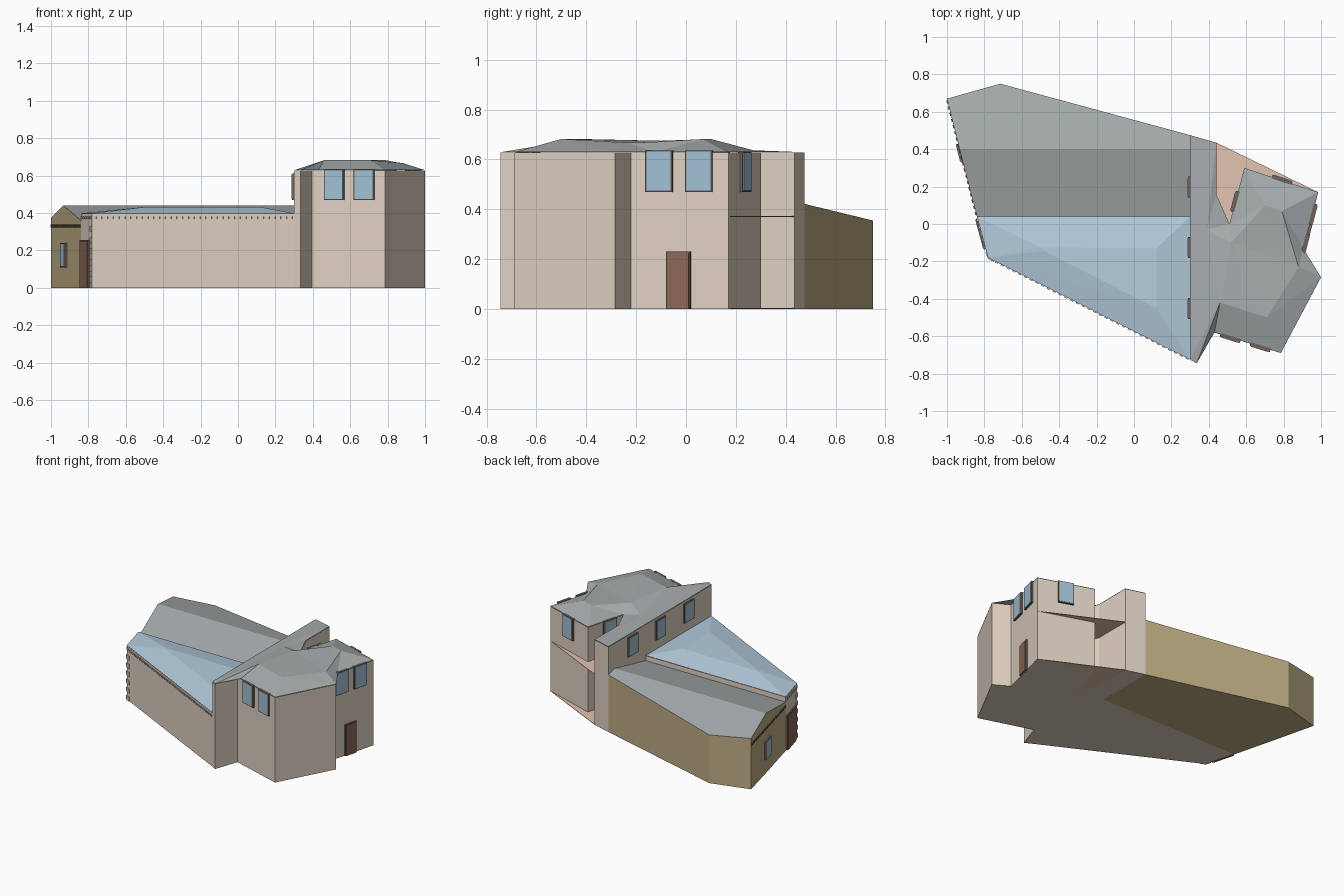
import bpy, bmesh
from math import atan2
from mathutils import Vector, Matrix

if "Cube" in bpy.data.objects:
    bpy.data.objects.remove(bpy.data.objects["Cube"])


def material(name, rgb):
    m = bpy.data.materials.new(name)
    m.diffuse_color = (*rgb, 1)
    m.use_nodes = True
    m.node_tree.nodes["Principled BSDF"].inputs["Base Color"].default_value = m.diffuse_color
    return m


BEIGE = material("plaster", (0.74, 0.64, 0.54))
PINK = material("slab", (0.76, 0.55, 0.44))
OCHRE = material("ochre", (0.52, 0.42, 0.23))
GREY = material("roof_grey", (0.38, 0.41, 0.42))
BLUE = material("roof_blue", (0.46, 0.61, 0.73))
GLASS = material("glass", (0.36, 0.53, 0.66))
BROWN = material("door_brown", (0.27, 0.14, 0.09))
DARK = material("frame_dark", (0.16, 0.12, 0.10))


def finish(name, bm, mat):
    me = bpy.data.meshes.new(name)
    bm.to_mesh(me)
    bm.free()
    ob = bpy.data.objects.new(name, me)
    bpy.context.collection.objects.link(ob)
    me.materials.append(mat)
    return ob


def loft(name, rings, mat, bottom=True, top=True):
    """Skin between 3D rings of equal length; repeated points are welded."""
    bm = bmesh.new()
    vs = [[bm.verts.new(p) for p in r] for r in rings]
    for lo, hi in zip(vs, vs[1:]):
        for i in range(len(lo)):
            j = (i + 1) % len(lo)
            bm.faces.new((lo[i], lo[j], hi[j], hi[i]))
    if bottom:
        bm.faces.new(vs[0][::-1])
    if top:
        bm.faces.new(vs[-1])
    bmesh.ops.remove_doubles(bm, verts=bm.verts, dist=1e-4)
    bmesh.ops.triangulate(bm, faces=[f for f in bm.faces if len(f.verts) > 3])
    return finish(name, bm, mat)


def at(points, z):
    return [(x, y, z(x, y) if callable(z) else z) for x, y in points]


def wall_boxes(name, a, b, boxes, mat):
    """Boxes (t, width, z0, z1, depth) on the outside of wall a -> b."""
    a, b = Vector((*a, 0)), Vector((*b, 0))
    d = b - a
    n = Vector((d.y, -d.x, 0)).normalized()
    bm = bmesh.new()
    for t, w, z0, z1, depth in boxes:
        c = a + d * t + n * (depth / 2 - 0.004) + Vector((0, 0, (z0 + z1) / 2))
        m = Matrix.Translation(c) @ Matrix.Rotation(atan2(d.y, d.x), 4, 'Z') \
            @ Matrix.Diagonal((w, depth + 0.008, z1 - z0, 1))
        bmesh.ops.create_cube(bm, size=1, matrix=m)
    return finish(name, bm, mat)


def window(name, a, b, ts, w, z0, z1):
    wall_boxes(name + "_frame", a, b, [(t, w + 0.012, z0 - 0.006, z1, 0.012) for t in ts], DARK)
    wall_boxes(name + "_glass", a, b, [(t, w, z0, z1 - 0.004, 0.015) for t in ts], GLASS)


def dentils(name, a, b, z, step, mat):
    count = int((Vector(b) - Vector(a)).length / step)
    wall_boxes(name, a, b, [((i + 0.5) / count, step * 0.5, z - 0.007, z + 0.007, 0.006)
                            for i in range(count)], mat)


# Tower walls
A, B, C, D = (0.30, -0.725), (0.335, -0.745), (0.395, -0.57), (0.785, -0.69)
E, F, G, H = (1.0, -0.285), (0.885, -0.22), (0.985, 0.17), (0.59, 0.30)
I, J, K, L = (0.51, 0.0), (0.44, 0.16), (0.44, 0.435), (0.30, 0.475)
tower = [A, B, C, D, E, F, G, H, I, J, K, L]
loft("tower_walls", [at(tower, 0), at(tower, 0.627)], BEIGE, top=False)

# Tower roof: eaves drawn up to a flat top
eaves = [A, B, (0.43, -0.58), D, E, (0.905, -0.13), G, H, I, J, K, L]
p, q = (0.46, -0.42, 0.682), (0.39, -0.03, 0.648)
ridge = [p, p, p, (0.71, -0.50, 0.682), (0.88, -0.23, 0.667), (0.85, -0.13, 0.67),
         (0.79, 0.07, 0.682), (0.70, 0.10, 0.682), (0.52, -0.10, 0.675), q, q, q]
loft("tower_roof", [at(eaves, 0.629), ridge], GREY)

# Courtyard slabs between the tower arms
for label, z in (("ground", 0.0), ("upper", 0.37)):
    court = [K, J, I, H, G]
    loft(label + "_courtyard_slab", [at(court, z), at(court, z + 0.003)], PINK)

# Front wing with blue hipped roof
P, Q, R = (-0.84, 0.04), (-0.78, -0.18), (0.30, -0.725)
front = [P, Q, R, (0.30, 0.04)]
loft("front_wing_walls", [at(front, 0), at(front, 0.397)], BEIGE, top=False)
loft("front_wing_roof", [at(front, 0.398),
     [(-0.50, -0.125, 0.432), (-0.48, -0.145, 0.432), (0.12, -0.45, 0.432), (0.12, -0.13, 0.432)]],
     BLUE)

# Back wing with gabled grey roof
def slope(x, y):
    return 0.44 - (0.243 * (y - 0.4) if y > 0.4 else 0.222 * (0.4 - y))

S, T = (-0.933, 0.40), (0.30, 0.40)
north = [T, L, (-0.715, 0.75), (-1.0, 0.67), S]
south = [P, (0.30, 0.04), T, S]
back = [P, (0.30, 0.04)] + north
loft("back_wing_walls", [at(back, 0), at(back, slope)], OCHRE, top=False)
for label, part in (("north", north), ("south", south)):
    loft(label + "_roof_slope",
         [at(part, lambda x, y: slope(x, y) - 0.003), at(part, slope)], GREY)

# Windows
window("tower_front_window", C, D, (0.31, 0.72), 0.10, 0.475, 0.632)
window("tower_right_window", F, G, (0.29, 0.70), 0.10, 0.475, 0.635)
window("tower_back_window", G, H, (0.49,), 0.10, 0.475, 0.632)
window("tower_court_window", H, I, (0.6,), 0.10, 0.475, 0.632)
window("tower_left_window", L, A, (0.23, 0.50, 0.773), 0.10, 0.475, 0.61)
GABLE = (-1.0, 0.67)
window("gable_window", GABLE, P, (0.46,), 0.09, 0.115, 0.24)

# Doors
for name, a, b, t, w, h in (("right_door", F, G, 0.49, 0.10, 0.23),
                            ("left_door", P, Q, 0.42, 0.17, 0.255)):
    wall_boxes(name + "_frame", a, b, [(t, w, 0, h, 0.010)], DARK)
    wall_boxes(name, a, b, [(t, w - 0.012, 0, h - 0.006, 0.013)], BROWN)

# Dentil rows and corner quoins
dentils("front_dentils", Q, R, 0.375, 0.034, BEIGE)
dentils("left_dentils", P, Q, 0.375, 0.034, BEIGE)
dentils("gable_dentils", GABLE, P, 0.33, 0.034, DARK)
for label, a, b, side in (("front", Q, R, 0.016), ("left", P, Q, 0.92)):
    wall_boxes(label + "_quoins", a, b,
               [(side, 0.034, 0.06 * i, 0.06 * i + 0.03, 0.005) for i in range(6)], BEIGE)
